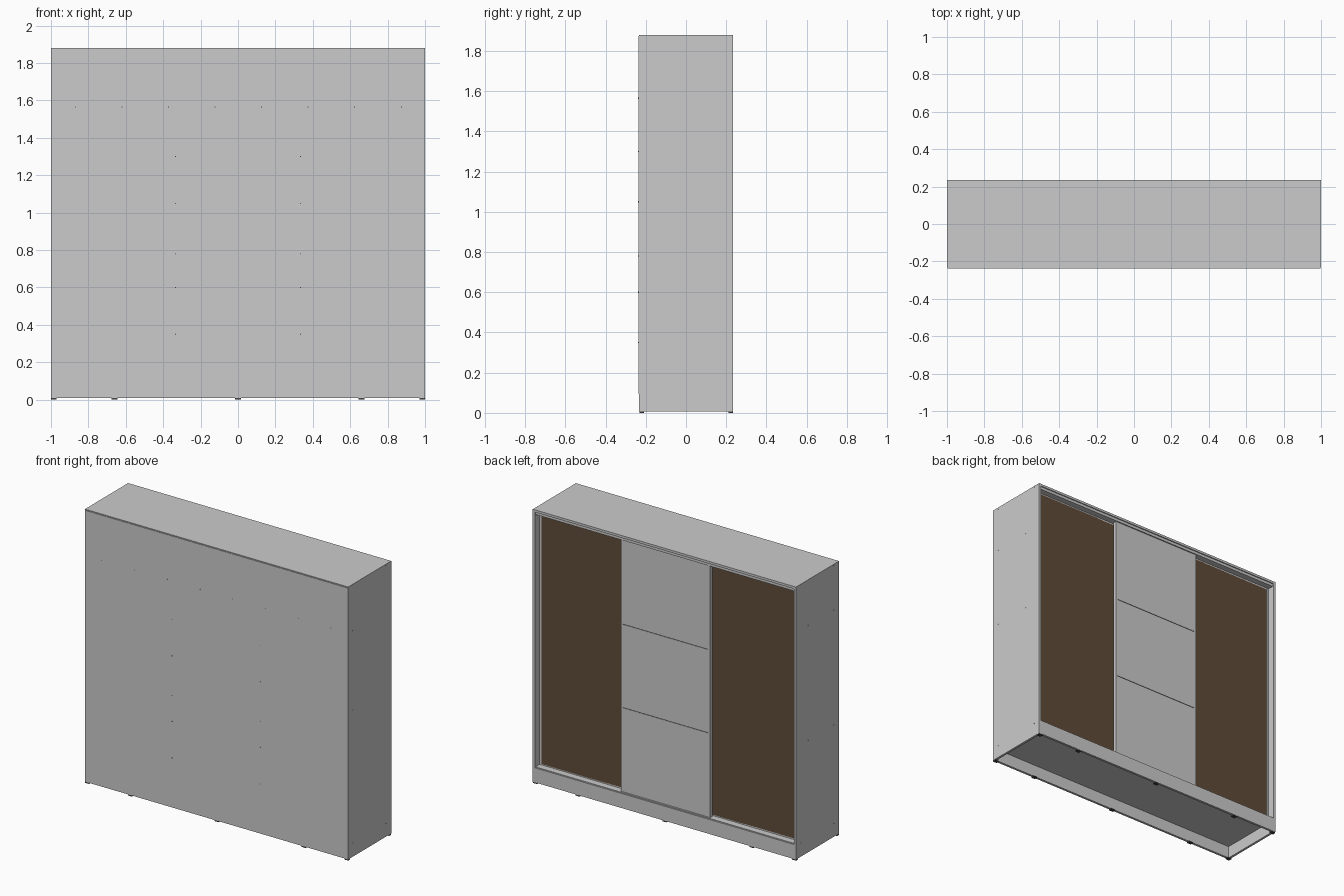
import bpy, bmesh, math
from mathutils import Matrix

if "Cube" in bpy.data.objects:
    bpy.data.objects.remove(bpy.data.objects["Cube"])


def material(name, rgb):
    m = bpy.data.materials.new(name)
    m.diffuse_color = (*rgb, 1)
    m.use_nodes = True
    m.node_tree.nodes["Principled BSDF"].inputs["Base Color"].default_value = m.diffuse_color
    return m


GREY = material("light_grey", (0.6, 0.6, 0.6))
BROWN = material("dark_brown", (0.118, 0.07, 0.042))
DARK = material("dark_grey", (0.06, 0.06, 0.06))


def finish(bm, name, mat):
    me = bpy.data.meshes.new(name)
    bm.to_mesh(me)
    bm.free()
    me.materials.append(mat)
    ob = bpy.data.objects.new(name, me)
    bpy.context.collection.objects.link(ob)
    return ob


def box(name, x, y, z, mat=GREY):
    """Box from (min, max) pairs on each axis."""
    bm = bmesh.new()
    size = Matrix.Diagonal((x[1] - x[0], y[1] - y[0], z[1] - z[0], 1))
    mid = Matrix.Translation([(a + b) / 2 for a, b in (x, y, z)])
    bmesh.ops.create_cube(bm, size=1, matrix=mid @ size)
    return finish(bm, name, mat)


def caps(name, points, axis, radius, mat):
    """Small round screw or nail heads gathered in one object."""
    bm = bmesh.new()
    rot = Matrix.Rotation(math.pi / 2, 4, 'Y' if axis == 'X' else 'X')
    for p in points:
        bmesh.ops.create_cone(bm, cap_ends=True, segments=10, radius1=radius,
                              radius2=radius, depth=0.002,
                              matrix=Matrix.Translation(p) @ rot)
    return finish(bm, name, mat)


T = 0.016            # board thickness
BACK, FACE = -0.233, 0.235
IN = 1 - T           # inner face of the sides
Z0, FLOOR, TOP = 0.008, 0.108, 1.88

# Carcass
for s, side in ((-1, "left"), (1, "right")):
    box(side + "_side", sorted((s * IN, s)), (BACK, FACE), (Z0, TOP - T))
box("top_board", (-1, 1), (BACK, FACE), (TOP - T, TOP))
box("bottom_board", (-IN, IN), (BACK, FACE), (FLOOR - T, FLOOR))
box("door_side_plinth", (-IN, IN), (FACE - T, FACE), (Z0, FLOOR - T))
box("back_plinth", (-IN, IN), (BACK, BACK + T), (Z0, FLOOR - T))
box("back_panel", (-0.997, 0.997), (BACK - 0.004, BACK), (0.095, 1.874))

# Interior partitions and shelves
for s, side in ((-1, "left"), (1, "right")):
    box(side + "_partition", (s * 0.335 - T / 2, s * 0.335 + T / 2),
        (BACK, 0.14), (FLOOR, TOP - T))
shelves = {"left": (-IN, -0.343, (0.775, 1.565)),
           "middle": (-0.327, 0.327, (1.565,)),
           "right": (0.343, IN, (1.01, 1.565))}
for bay, (x0, x1, heights) in shelves.items():
    for z in heights:
        box(bay + "_shelf", (x0, x1), (BACK, 0.13), (z - T / 2, z + T / 2))

# Sliding rails
box("upper_rail", (-IN, IN), (0.15, 0.228), (1.845, TOP - T))
box("lower_rail", (-IN, IN), (0.15, 0.228), (FLOOR, FLOOR + 0.004))


# Doors: the outer pair runs on the inner track, the middle one in front
def door_stiles(name, x0, x1, y0, y1):
    for a, b in ((x0, x0 + 0.014), (x1 - 0.014, x1)):
        box(name + "_stile", (a, b), (y0, y1), (0.114, 1.845))
    for a, b in ((0.114, 0.122), (1.835, 1.845)):
        box(name + "_frame_rail", (x0, x1), (y0, y1 - 0.002), (a, b))


for s, side in ((-1, "left"), (1, "right")):
    x0, x1 = sorted((s * 0.315, s * 0.982))
    door_stiles(side + "_door", x0, x1, 0.160, 0.188)
    box(side + "_door_panel", (x0 + 0.014, x1 - 0.014), (0.166, 0.186),
        (0.12, 1.838), BROWN)
door_stiles("middle_door", -0.338, 0.338, 0.194, 0.222)
edges = [0.12 + i * (1.838 - 0.12) / 3 for i in range(4)]
for a, b in zip(edges, edges[1:]):
    box("middle_door_panel", (-0.324, 0.324), (0.198, 0.220),
        (a + 0.002, b - 0.002))
for z in edges[1:3]:
    box("middle_door_seam", (-0.324, 0.324), (0.200, 0.217),
        (z - 0.002, z + 0.002), DARK)

# Feet
for y in (BACK + 0.012, FACE - 0.012):
    for x in (-0.985, -0.66, 0, 0.66, 0.985):
        box("foot", (x - 0.015, x + 0.015), (y - 0.011, y + 0.011),
            (0, Z0), DARK)

# Screw caps on the sides
for s, side, z_shelf in ((-1, "left", 0.775), (1, "right", 1.01)):
    pts = [(s, y, z) for z in (0.1, 1.872) for y in (-0.18, 0.18)]
    pts += [(s, y, z) for z in (z_shelf, 1.565) for y in (-0.18, 0.097)]
    caps(side + "_screw_caps", pts, 'X', 0.006, GREY)

# Nail heads on the back panel
nails = [(x, BACK - 0.004, z) for x in (-0.335, 0.335)
         for z in (0.35, 0.6, 0.78, 1.05, 1.3)]
nails += [(-0.87 + i * 0.249, BACK - 0.004, 1.565) for i in range(8)]
caps("back_nails", nails, 'Y', 0.003, DARK)
